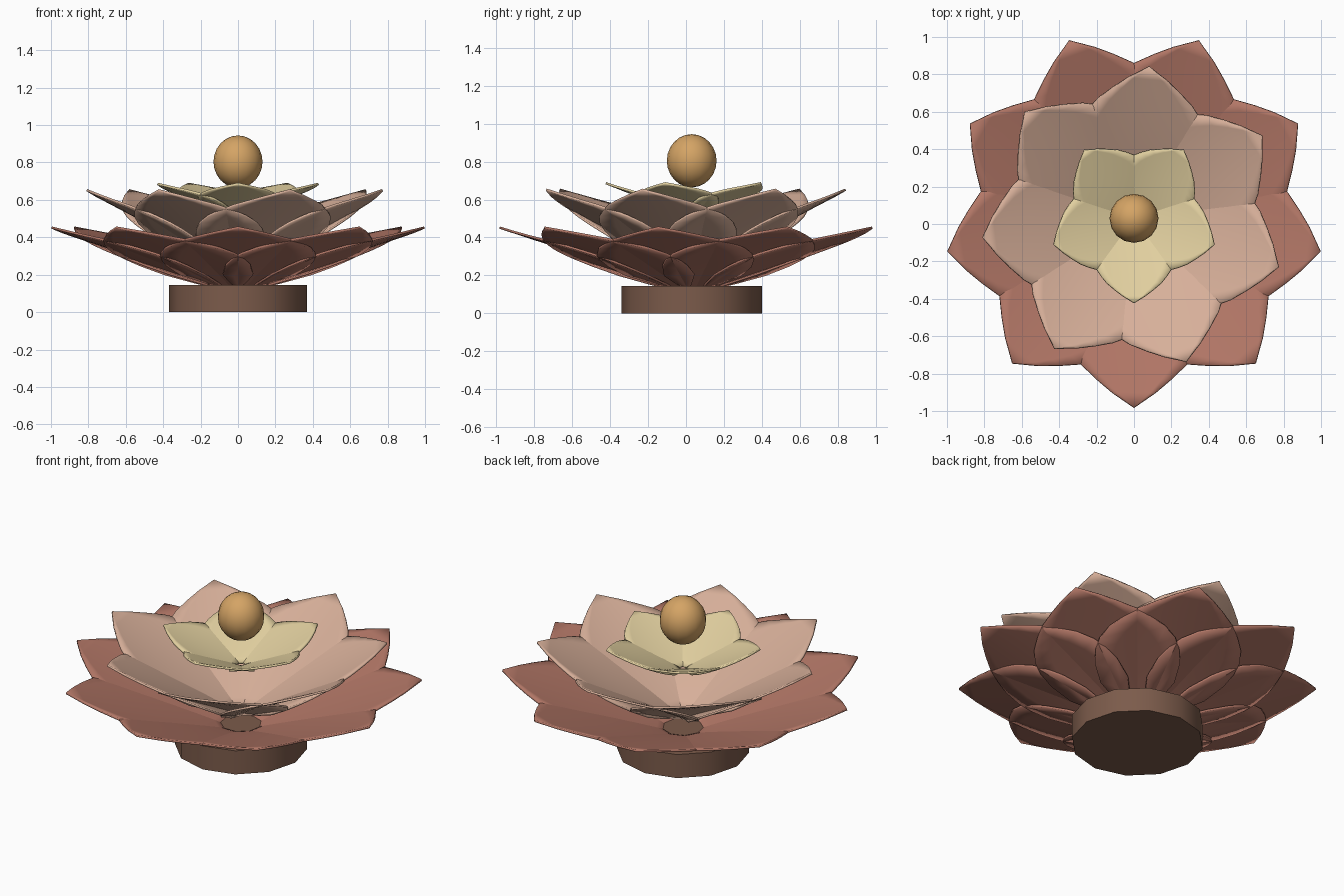
import bpy, bmesh, math

if "Cube" in bpy.data.objects:
    bpy.data.objects.remove(bpy.data.objects["Cube"])

CY = 0.03  # flower axis sits slightly behind the origin

# petal outline: (fraction of length, fraction of half-width)
OUTLINE = [(0, .12), (.08, .42), (.18, .74), (.3, .92), (.4, .99), (.48, 1), (.58, .94),
           (.67, .82), (.755, .68), (.84, .48), (.915, .28), (1, 0)]
COLS = 8


def material(name, rgb):
    m = bpy.data.materials.new(name)
    m.diffuse_color = (*rgb, 1)
    m.use_nodes = True
    m.node_tree.nodes["Principled BSDF"].inputs["Base Color"].default_value = m.diffuse_color
    return m


def petal_ring(name, count, turn, r0, r1, z0, z1, width, cup, rgb):
    """Ring of wide overlapping petals, rising outward and slightly cupped across."""
    bm = bmesh.new()
    for k in range(count):
        ang = math.radians(-90 + turn + 360 * k / count)
        ca, sa = math.cos(ang), math.sin(ang)
        rows = []
        for t, f in OUTLINE:
            a = r0 + (r1 - r0) * t
            rib = z0 + (z1 - z0) * t ** 0.92
            row = []
            for c in range(COLS + 1 if f else 1):
                s = 2 * c / COLS - 1 if f else 0
                w = s * f * width
                row.append(bm.verts.new((a * ca - w * sa, a * sa + w * ca + CY,
                                         rib + cup * w * w)))
            rows.append(row)
        for p, q in zip(rows, rows[1:]):
            for c in range(COLS):
                if len(q) == 1:
                    bm.faces.new((p[c], q[0], p[c + 1]))
                else:
                    bm.faces.new((p[c], q[c], q[c + 1], p[c + 1]))
    bmesh.ops.recalc_face_normals(bm, faces=bm.faces)
    for f in bm.faces:
        f.smooth = True
    me = bpy.data.meshes.new(name)
    bm.to_mesh(me)
    bm.free()
    me.materials.append(material(name + "_colour", rgb))
    ob = bpy.data.objects.new(name, me)
    bpy.context.collection.objects.link(ob)
    sol = ob.modifiers.new("thickness", 'SOLIDIFY')
    sol.thickness = 0.012
    sol.offset = 0
    return ob


# petal rings, outside to inside
petal_ring("outer_petals", 9, 0, .07, 1.012, .122, .452, .415, .13, (.45, .185, .135))
petal_ring("middle_petals", 7, 20, .04, .815, .22, .652, .37, .27, (.68, .43, .32))
petal_ring("inner_petals", 5, 0, .02, .452, .505, .686, .214, .38, (.76, .63, .35))

# round base
bpy.ops.mesh.primitive_cylinder_add(vertices=12, radius=.37, depth=.145, location=(0, CY, .0725))
base = bpy.context.object
base.name = "base"
base.data.materials.append(material("base_colour", (.2, .105, .07)))
bpy.ops.object.shade_smooth_by_angle(angle=math.radians(40))

# slightly tall ball above the centre
bpy.ops.mesh.primitive_uv_sphere_add(segments=16, ring_count=12, radius=.131, location=(0, CY, .804))
ball = bpy.context.object
ball.name = "centre_ball"
ball.scale.z = 1.07
ball.data.materials.append(material("ball_colour", (.66, .37, .13)))
bpy.ops.object.shade_smooth()
